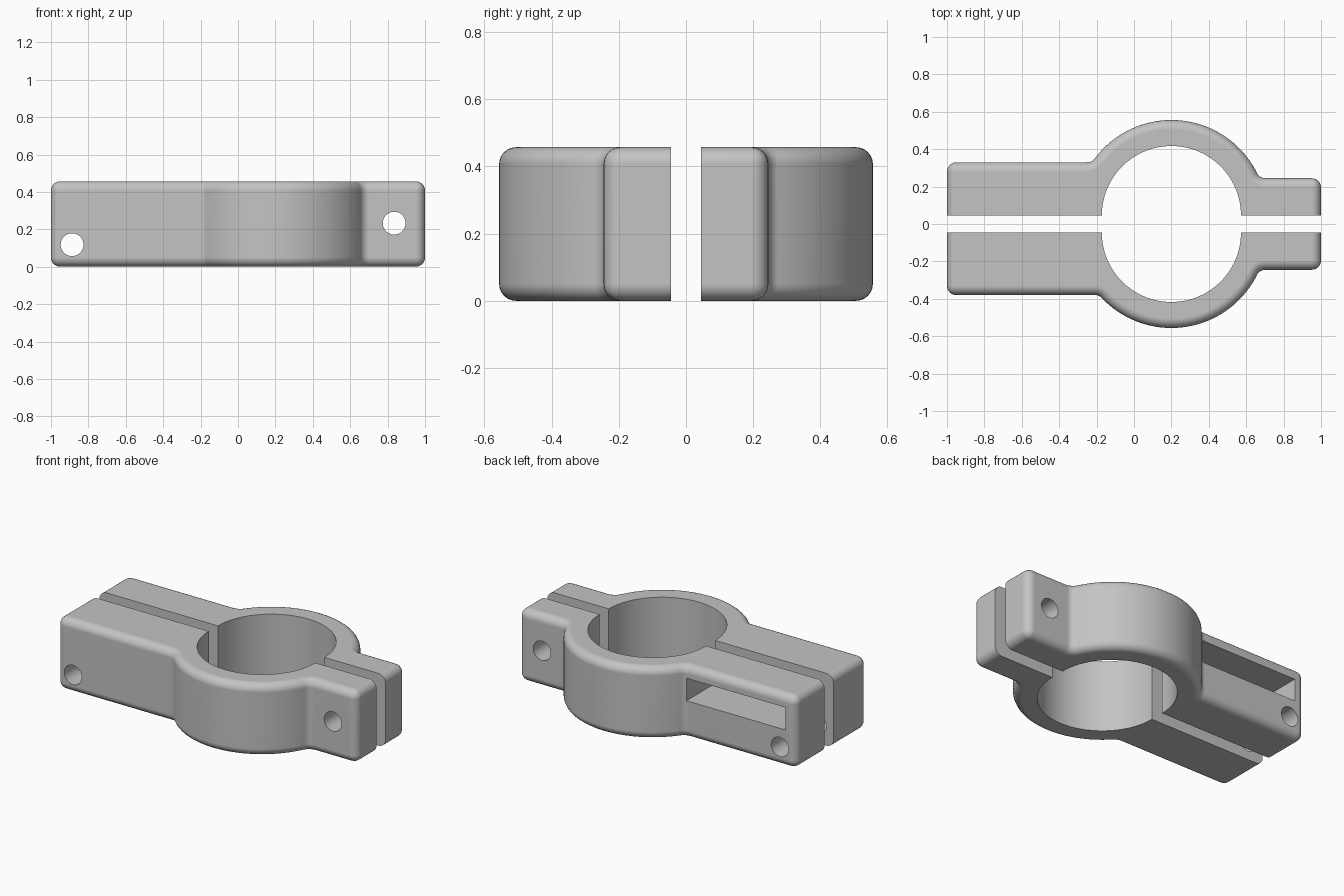
import bpy, bmesh
from math import sin, cos, pi, sqrt, atan2, radians
from mathutils import Matrix, Vector

if "Cube" in bpy.data.objects:
    bpy.data.objects.remove(bpy.data.objects["Cube"], do_unlink=True)

HEIGHT = 0.457
GAP = 0.045            # half of the split between the two jaws
CX = 0.2               # bore centre
BORE, RING = 0.372, 0.511
ROUND = 0.05           # edge rounding
FILLET = 0.05          # ring to arm blend
EAR = 0.2              # ear thickness

grey = bpy.data.materials.new("plain_grey")
grey.use_nodes = True
grey.diffuse_color = (0.55, 0.55, 0.55, 1)
grey.node_tree.nodes["Principled BSDF"].inputs["Base Color"].default_value = (0.55, 0.55, 0.55, 1)


def arc(cx, cy, r, a0, a1, n):
    return [(cx + r * cos(a0 + (a1 - a0) * i / n), cy + r * sin(a0 + (a1 - a0) * i / n))
            for i in range(n + 1)]


def blend(thick, side):
    """Centre of the fillet between ring and arm, and its angle from the bore centre."""
    y = thick + FILLET
    x = side * sqrt((RING + FILLET) ** 2 - y * y)
    return x, y, atan2(y, x)


def outline(arm):
    """Half clamp seen from above, split line on y = 0."""
    ex, ey, ea = blend(EAR, 1)
    ax, ay, aa = blend(arm, -1)
    pts = [(1, 0), (1, EAR)]
    pts += arc(CX + ex, ey, FILLET, -pi / 2, ea - pi, 8)
    pts += arc(CX, 0, RING, ea, aa, 48)[1:-1]
    pts += arc(CX + ax, ay, FILLET, aa - pi, -pi / 2, 8)
    pts += [(-1, arm), (-1, 0)]
    outer = len(pts)
    return pts + arc(CX, 0, BORE, pi, 0, 64), outer


def add_object(name, bm):
    bmesh.ops.recalc_face_normals(bm, faces=bm.faces)
    mesh = bpy.data.meshes.new(name)
    bm.to_mesh(mesh)
    bm.free()
    mesh.materials.append(grey)
    obj = bpy.data.objects.new(name, mesh)
    bpy.context.collection.objects.link(obj)
    return obj


def cut(obj, bm):
    """Subtract a cutter shape and discard it."""
    cutter = add_object("cutter", bm)
    cutter.hide_render = True
    mod = obj.modifiers.new("cut", 'BOOLEAN')
    mod.operation, mod.solver, mod.object = 'DIFFERENCE', 'EXACT', cutter
    bpy.context.view_layer.objects.active = obj
    bpy.ops.object.modifier_apply(modifier=mod.name)
    bpy.data.objects.remove(cutter, do_unlink=True)


def bolt_hole(x, z):
    bm = bmesh.new()
    place = Matrix.Translation((x, 0, z)) @ Matrix.Rotation(pi / 2, 4, 'X')
    bmesh.ops.create_cone(bm, cap_ends=True, segments=40, radius1=0.061, radius2=0.061,
                          depth=2, matrix=place)
    return bm


def box(low, high):
    bm = bmesh.new()
    low, high = Vector(low), Vector(high)
    bmesh.ops.create_cube(bm, size=1, matrix=Matrix.Translation((low + high) / 2)
                          @ Matrix.Diagonal((*(high - low), 1)))
    return bm


def jaw(name, arm, side):
    pts, outer = outline(arm)
    bm = bmesh.new()
    low = [bm.verts.new((x, side * (y + GAP), 0)) for x, y in pts]
    high = [bm.verts.new((x, side * (y + GAP), HEIGHT)) for x, y in pts]
    bm.faces.new(low)
    bm.faces.new(high)
    for i in range(len(pts)):
        j = (i + 1) % len(pts)
        bm.faces.new((low[i], low[j], high[j], high[i]))
    bmesh.ops.recalc_face_normals(bm, faces=bm.faces)
    # round the outer rims and the end corners, leave bore and split crisp
    edges = [bm.edges.get((ring[i], ring[i + 1])) for ring in (low, high) for i in range(outer - 1)]
    edges += [bm.edges.get((low[i], high[i])) for i in (1, outer - 2)]
    bmesh.ops.bevel(bm, geom=edges, offset=ROUND, offset_type='OFFSET', segments=6,
                    profile=0.5, affect='EDGES', clamp_overlap=False)
    return add_object(name, bm)


front = jaw("front_jaw", 0.335, -1)
back = jaw("back_jaw", 0.285, 1)

# bolt holes through both jaws
for half in (front, back):
    cut(half, bolt_hole(-0.887, 0.118))
    cut(half, bolt_hole(0.835, 0.233))

# long slot in the back arm
cut(back, box((-0.925, 0, 0.236), (-0.235, 0.6, 0.378)))

for half in (front, back):
    bpy.ops.object.select_all(action='DESELECT')
    half.select_set(True)
    bpy.context.view_layer.objects.active = half
    bpy.ops.object.shade_smooth_by_angle(angle=radians(30))
    mod = half.modifiers.new("flat_faces", 'WEIGHTED_NORMAL')
    mod.keep_sharp = True
